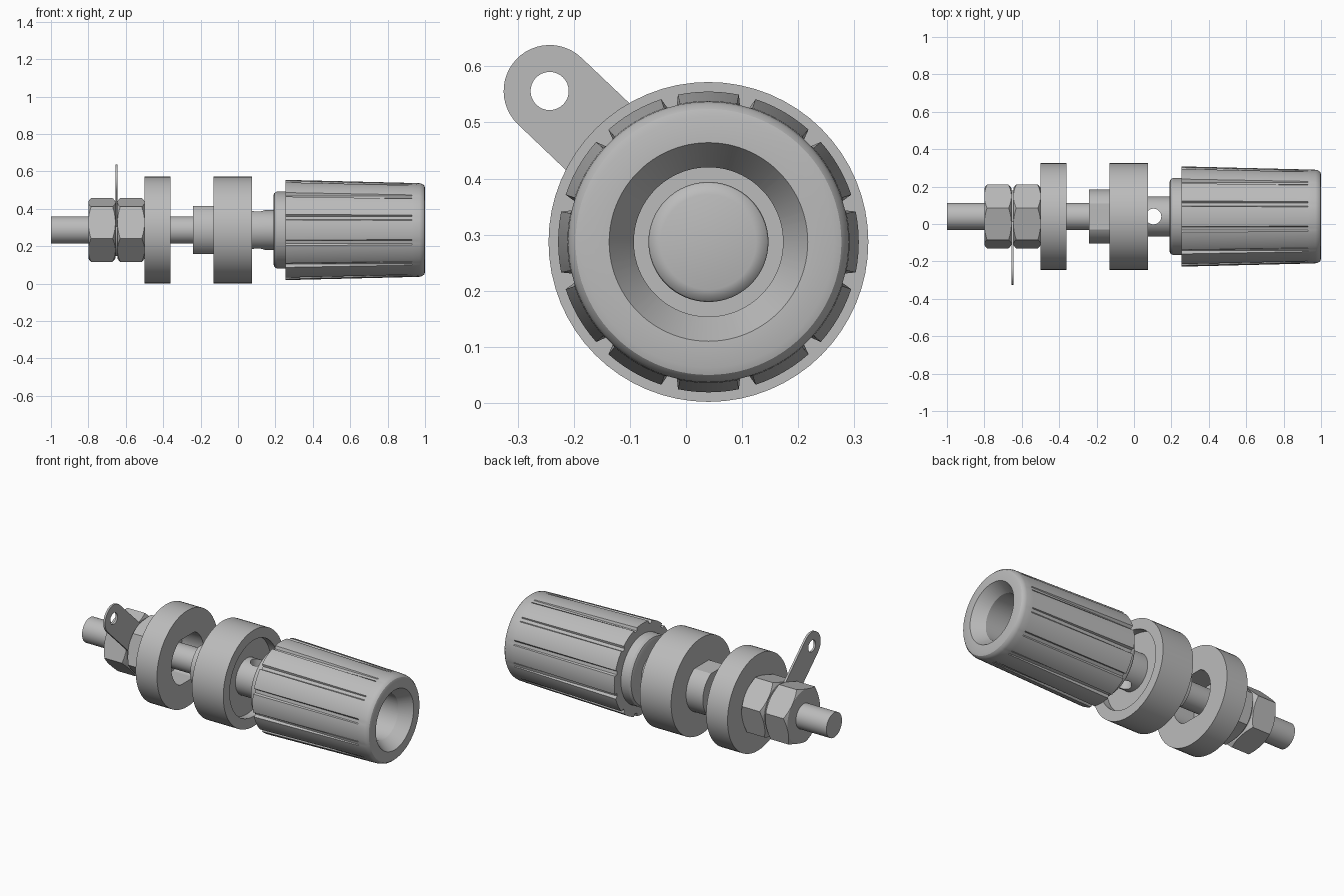
import bpy, bmesh, math
from mathutils import Matrix, Vector

if "Cube" in bpy.data.objects:
    bpy.data.objects.remove(bpy.data.objects["Cube"])

CY, CZ = 0.04, 0.287          # the long axis runs along x through this point
grey = bpy.data.materials.new("light_grey")
grey.diffuse_color = (0.5, 0.5, 0.5, 1)
grey.use_nodes = True
grey.node_tree.nodes["Principled BSDF"].inputs["Base Color"].default_value = grey.diffuse_color


def finish(name, bm):
    bmesh.ops.recalc_face_normals(bm, faces=bm.faces)
    me = bpy.data.meshes.new(name)
    bm.to_mesh(me)
    bm.free()
    me.materials.append(grey)
    ob = bpy.data.objects.new(name, me)
    bpy.context.collection.objects.link(ob)
    return ob


def smooth(ob):
    bpy.ops.object.select_all(action='DESELECT')
    ob.select_set(True)
    bpy.context.view_layer.objects.active = ob
    bpy.ops.object.shade_smooth_by_angle(angle=math.radians(30))


def loft(name, profile, angles, closed=False, shape=lambda x, r, a: r):
    """Sweep (x, radius) points round the axis; shape() bends each ring."""
    bm = bmesh.new()
    rings = []
    for x, r in profile:
        ring = []
        for a in angles:
            q = shape(x, r, a)
            ring.append(bm.verts.new((x, CY + q * math.cos(a), CZ + q * math.sin(a))))
        rings.append(ring)
    n = len(angles)
    pairs = list(zip(rings, rings[1:]))
    if closed:
        pairs.append((rings[-1], rings[0]))
    for p, q in pairs:
        for i in range(n):
            j = (i + 1) % n
            bm.faces.new((p[i], p[j], q[j], q[i]))
    if not closed:
        bm.faces.new(rings[0])
        bm.faces.new(rings[-1])
    return finish(name, bm)


def boolean(ob, cutter, op):
    m = ob.modifiers.new("cut", 'BOOLEAN')
    m.operation, m.object, m.solver = op, cutter, 'EXACT'
    dg = bpy.context.evaluated_depsgraph_get()
    me = bpy.data.meshes.new_from_object(ob.evaluated_get(dg))
    ob.modifiers.clear()
    ob.data = me
    bpy.data.objects.remove(cutter)


def circle(n, start=0.0):
    return [math.radians(start) + math.tau * i / n for i in range(n)]


ROUND = circle(64)

# threaded stud and thicker contact shaft with a cross hole for wire
stud = loft("stud", [(-1, 0.073), (0, 0.073), (0, 0.107), (0.53, 0.107), (0.538, 0.105),
                     (0.546, 0.097), (0.55, 0.085)], ROUND)
bm = bmesh.new()
bmesh.ops.create_cone(bm, cap_ends=True, segments=32, radius1=0.042, radius2=0.042, depth=0.6,
                      matrix=Matrix.Translation((0.104, CY, CZ)))
boolean(stud, finish("wire_hole_cutter", bm), 'DIFFERENCE')
smooth(stud)


# fluted knob with collar and flared socket
def flute(x, r, a):
    if x < 0.256 and r < 0.25 or r <= 0.25:
        return r
    off = abs((math.degrees(a) + 15) % 30 - 15)      # degrees from the rib centre
    return 0.25 if off > 12.9 else r


knob_angles = [math.radians(30 * k + d) for k in range(12)
               for d in (-13, -11.7, -8, -4, 0, 4, 8, 11.7, 13)]
knob = loft("knob", [(0.19, 0.1), (0.19, 0.185), (0.194, 0.197), (0.206, 0.205), (0.255, 0.205),
                     (0.255, 0.268), (0.93, 0.2515), (0.97, 0.25), (0.986, 0.246), (0.996, 0.237),
                     (1.0, 0.224), (1.0, 0.177), (0.93, 0.133), (0.45, 0.133), (0.45, 0.1)],
            knob_angles, closed=True, shape=flute)
smooth(knob)


# insulating bushing: recessed face plus a boss with two flats
def flats(limit, small):
    def f(x, r, a):
        return min(r, limit / max(abs(math.sin(a)), 1e-6)) if abs(r - small) < 1e-6 else r
    return f


smooth(loft("front_bushing", [(-0.24, 0.07), (-0.24, 0.145), (-0.13, 0.145), (-0.13, 0.285),
                              (0.075, 0.285), (0.075, 0.225), (0.03, 0.225), (0.03, 0.07)],
            ROUND, closed=True, shape=flats(0.128, 0.145)))

# rear insulating washer, its hole matching the boss
smooth(loft("rear_washer", [(-0.5, 0.15), (-0.5, 0.285), (-0.36, 0.285), (-0.36, 0.15)],
            ROUND, closed=True, shape=flats(0.133, 0.15)))

# two hexagon nuts with chamfered corners
for name, x0, x1 in (("outer_nut", -0.8, -0.656), ("inner_nut", -0.644, -0.5)):
    nut = loft(name, [(x0, 0.176), (x1, 0.176)], circle(6, 15))
    cone = loft("chamfer_cutter", [(x0, 0.153), (x0 + 0.02, 0.185), (x1 - 0.02, 0.185), (x1, 0.153)],
                ROUND)
    boolean(nut, cone, 'INTERSECT')
    smooth(nut)

# solder lug between the nuts
tip = Vector((-0.243, 0.556))
base = Vector((CY, CZ))
along = math.atan2(tip.y - base.y, tip.x - base.x)
bm = bmesh.new()
outline = []
for centre, r, a0, a1 in ((tip, 0.082, -90, 90), (base, 0.14, 144, 396 - 180)):
    if centre is base:
        a0, a1 = 144, 360 + 0 - 144                  # arc round the stud, away from the tip
        a0, a1 = 36, 324
    for i in range(25):
        a = along + math.radians(a0 + (a1 - a0) * i / 24)
        outline.append(bm.verts.new((-0.656, centre.x + r * math.cos(a), centre.y + r * math.sin(a))))
face = bm.faces.new(outline)
ext = bmesh.ops.extrude_face_region(bm, geom=[face])
bmesh.ops.translate(bm, vec=(0.012, 0, 0),
                    verts=[v for v in ext["geom"] if isinstance(v, bmesh.types.BMVert)])
lug = finish("solder_lug", bm)
bm = bmesh.new()
bmesh.ops.create_cone(bm, cap_ends=True, segments=32, radius1=0.034, radius2=0.034, depth=0.2,
                      matrix=Matrix.Translation((-0.65, tip.x, tip.y)) @ Matrix.Rotation(math.pi / 2, 4, 'Y'))
boolean(lug, finish("lug_hole_cutter", bm), 'DIFFERENCE')
smooth(lug)
